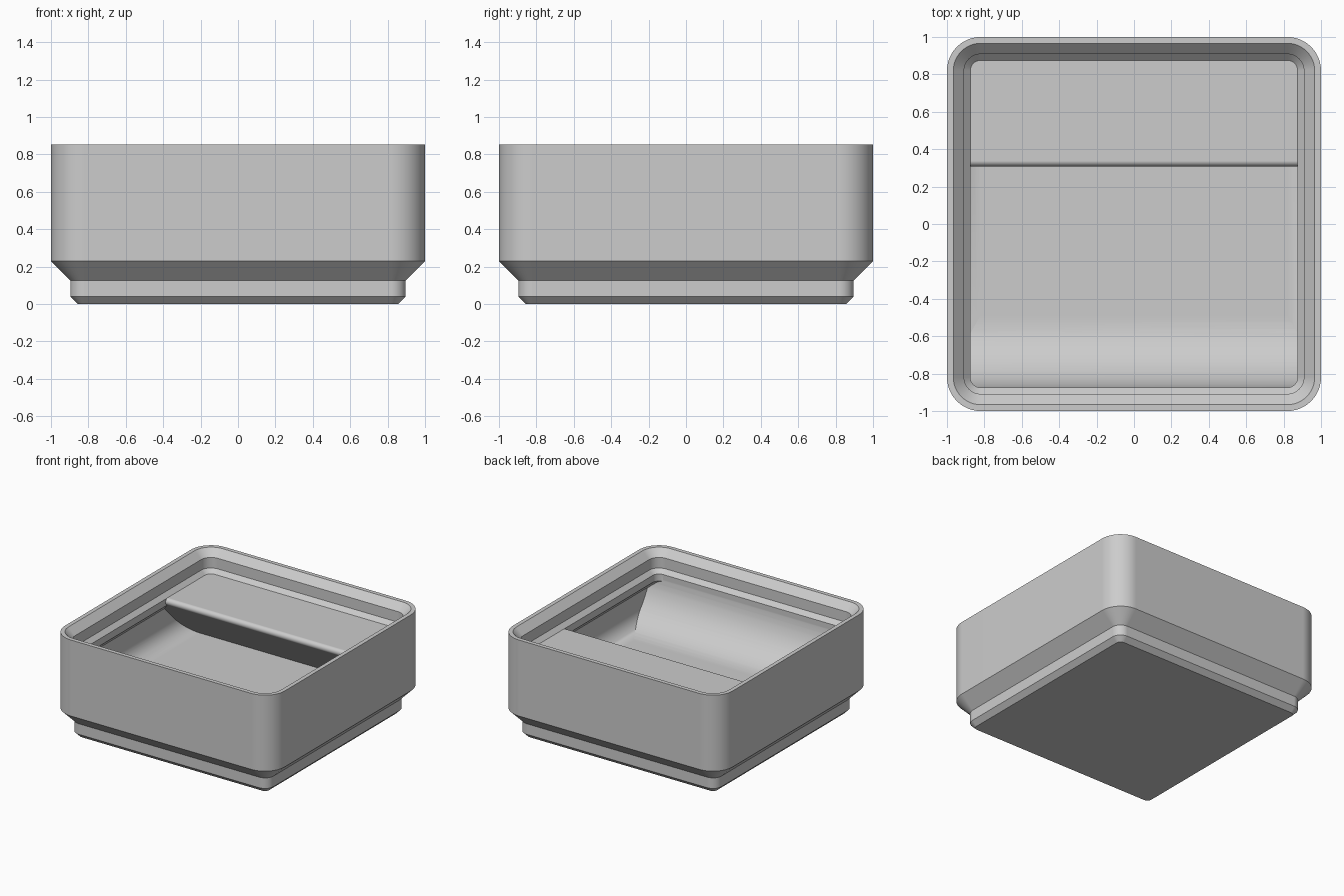
import bpy, bmesh, math

if "Cube" in bpy.data.objects:
    bpy.data.objects.remove(bpy.data.objects["Cube"])

S = 1 / 20.75          # working units (half width 20.75) to scene units
HALF, CORNER = 20.75, 3.75

grey = bpy.data.materials.new("mid_grey")
grey.diffuse_color = (0.605, 0.605, 0.605, 1)
grey.use_nodes = True
grey.node_tree.nodes["Principled BSDF"].inputs["Base Color"].default_value = grey.diffuse_color


def finish(name, bm):
    bmesh.ops.remove_doubles(bm, verts=bm.verts[:], dist=1e-6)
    bmesh.ops.recalc_face_normals(bm, faces=bm.faces[:])
    mesh = bpy.data.meshes.new(name)
    bm.to_mesh(mesh)
    bm.free()
    mesh.materials.append(grey)
    ob = bpy.data.objects.new(name, mesh)
    bpy.context.collection.objects.link(ob)
    return ob


def ring(bm, inset, z, steps=12):
    """Rounded square, set in from the outer wall by a given amount."""
    r = max(CORNER - inset, 0.1)
    c = HALF - inset - r
    verts = []
    for q, (sx, sy) in enumerate([(1, 1), (-1, 1), (-1, -1), (1, -1)]):
        for i in range(steps + 1):
            a = (q + i / steps) * math.pi / 2
            verts.append(bm.verts.new(((sx * c + r * math.cos(a)) * S,
                                       (sy * c + r * math.sin(a)) * S, z * S)))
    return verts


def loft(name, section):
    """Closed solid through rounded squares given as (inset, z)."""
    bm = bmesh.new()
    rings = [ring(bm, i, z) for i, z in section]
    for lo, hi in zip(rings, rings[1:]):
        for k in range(len(lo)):
            m = (k + 1) % len(lo)
            bm.faces.new((lo[k], lo[m], hi[m], hi[k]))
    bm.faces.new(rings[0][::-1])
    bm.faces.new(rings[-1])
    return finish(name, bm)


def arc(cy, cz, r, a0, a1, n):
    return [(cy + r * math.cos(math.radians(a0 + (a1 - a0) * i / n)),
             cz + r * math.sin(math.radians(a0 + (a1 - a0) * i / n)))
            for i in range(n + 1)]


def extrude_profile(name, profile, half_width=22):
    """Extrude a closed (y, z) profile along x."""
    bm = bmesh.new()
    a, b = [[bm.verts.new((x * S, y * S, z * S)) for y, z in profile]
            for x in (-half_width, half_width)]
    n = len(profile)
    for i in range(n):
        j = (i + 1) % n
        bm.faces.new((a[i], a[j], b[j], b[i]))
    bm.faces.new(a)
    bm.faces.new(b[::-1])
    return finish(name, bm)


def subtract(target, cutter):
    """Cut one solid from another, then discard the cutter."""
    mod = target.modifiers.new("cut", 'BOOLEAN')
    mod.operation, mod.solver, mod.object = 'DIFFERENCE', 'EXACT', cutter
    bpy.ops.object.select_all(action='DESELECT')
    target.select_set(True)
    bpy.context.view_layer.objects.active = target
    bpy.ops.object.modifier_apply(modifier=mod.name)
    bpy.data.objects.remove(cutter)


# Bin: stepped foot and outer wall
body = loft("bin_body", [(2.95, 0), (2.15, 0.8), (2.15, 2.6), (0, 4.75), (0, 17.7)])

# Hollow: filleted floor, inner wall, overhang and stacking lip
FILLET, WALL, FLOOR = 2.8, 0.95, 5.7
floor_curve = arc(WALL + FILLET, FLOOR + FILLET, FILLET, 270, 180, 10)
hollow = loft("hollow", floor_curve + [(WALL, 11.15), (2.6, 12.8), (2.6, 14),
                                       (1.9, 14.7), (1.9, 16.5), (0.2, 18.2)])

# Curved scoop left standing along the front wall
R = 8.03
scoop = arc(-10.15, FLOOR + R, R, 180, 270, 16)
subtract(hollow, extrude_profile("front_scoop",
                                 scoop + [(-10.15, 4), (-22, 4), (-22, FLOOR + R)]))

# Label shelf left standing at the back, rounded tip and sloping underside
tip = arc(7.0, 13.41, 0.6, 90, 225, 14)
ty, tz = tip[-1]
under = (ty + tz - 4, 4)
subtract(hollow, extrude_profile("label_shelf", tip + [under, (22, 4), (22, 14.01)]))

# Carve the finished hollow out of the bin
subtract(body, hollow)
bpy.ops.object.shade_smooth_by_angle(angle=math.radians(30))
weighted = body.modifiers.new("even_shading", 'WEIGHTED_NORMAL')
weighted.keep_sharp = True
